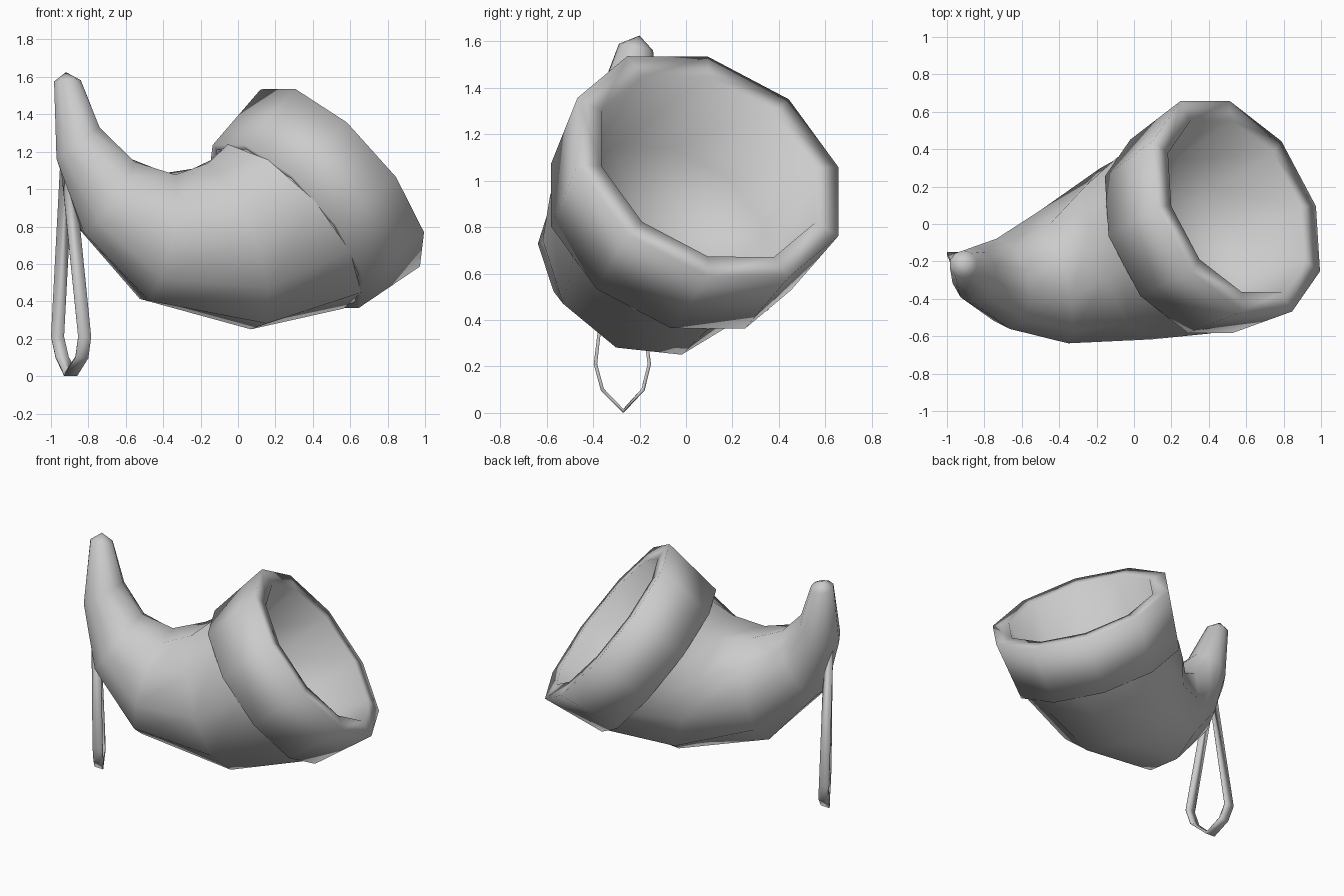
import bpy, bmesh, math
from mathutils import Vector

cube = bpy.data.objects.get("Cube")
if cube:
    bpy.data.objects.remove(cube)

grey = bpy.data.materials.new("plain_grey")
grey.use_nodes = True
colour = (0.6, 0.6, 0.6, 1)
grey.diffuse_color = colour
grey.node_tree.nodes["Principled BSDF"].inputs["Base Color"].default_value = colour
SIDES = 10


def finish(name, bm):
    bmesh.ops.recalc_face_normals(bm, faces=bm.faces)
    for face in bm.faces:
        face.smooth = True
    mesh = bpy.data.meshes.new(name)
    bm.to_mesh(mesh)
    bm.free()
    mesh.materials.append(grey)
    obj = bpy.data.objects.new(name, mesh)
    bpy.context.collection.objects.link(obj)
    return obj


def ring(bm, centre, normal, radius, turn):
    """Ten-sided ring facing along normal; turn is a fraction of one side."""
    n = Vector(normal).normalized()
    up = n.cross(Vector((0, 1, 0))).normalized()
    side = n.cross(up)
    verts = []
    for i in range(SIDES):
        a = math.tau * (i + turn) / SIDES
        offset = up * math.cos(a) + side * math.sin(a)
        verts.append(bm.verts.new(Vector(centre) + offset * radius))
    return verts


def loft(name, rings, tip, turn):
    """Skin a row of rings and close the last one to a point."""
    bm = bmesh.new()
    loops = [ring(bm, *r, turn) for r in rings]
    for a, b in zip(loops, loops[1:]):
        for i in range(SIDES):
            j = (i + 1) % SIDES
            bm.faces.new((a[i], a[j], b[j], b[i]))
    end = bm.verts.new(tip)
    for i in range(SIDES):
        bm.faces.new((loops[-1][i], loops[-1][(i + 1) % SIDES], end))
    return finish(name, bm)


axis = (0.69, 0.37, 0.62)
mouth = (0.547, 0.095, 1.06)
neck = (0.255, -0.065, 0.80)

# Curved horn body: centre, facing direction, radius
stations = [
    (neck, axis, 0.56),
    ((-0.045, -0.16, 0.695), (0.88, 0.30, 0.32), 0.48),
    ((-0.43, -0.285, 0.745), (0.95, 0.22, -0.20), 0.362),
    ((-0.70, -0.32, 0.965), (0.80, 0.18, -0.57), 0.245),
    ((-0.855, -0.27, 1.245), (0.59, -0.02, -0.80), 0.15),
    ((-0.912, -0.215, 1.575), (0.05, -0.20, -1.0), 0.075),
]
loft("horn_body", stations, (-0.92, -0.20, 1.625), 0.5)

# Wide collar with a flat lip and a bowl-shaped hollow
collar = [(neck, axis, 0.55), (neck, axis, 0.585),
          (mouth, axis, 0.637), (mouth, axis, 0.52),
          (neck, axis, 0.46)]
loft("collar_and_hollow", collar, (0.12, -0.13, 0.70), 0)

# Hanging strap: a flat ribbon bent into a teardrop loop
path = [(-0.915, -0.28, 1.15), (-0.965, -0.158, 0.21), (-0.94, -0.185, 0.10),
        (-0.895, -0.27, 0.008), (-0.835, -0.36, 0.10), (-0.82, -0.39, 0.21)]
bm = bmesh.new()
half = Vector((0.035, 0, 0))
pairs = [(bm.verts.new(Vector(p) - half), bm.verts.new(Vector(p) + half)) for p in path]
for (a, b), (c, d) in zip(pairs, pairs[1:] + pairs[:1]):
    bm.faces.new((a, b, d, c))
strap = finish("hanging_strap", bm)
thick = strap.modifiers.new("thickness", "SOLIDIFY")
thick.thickness = 0.015
thick.offset = 0
